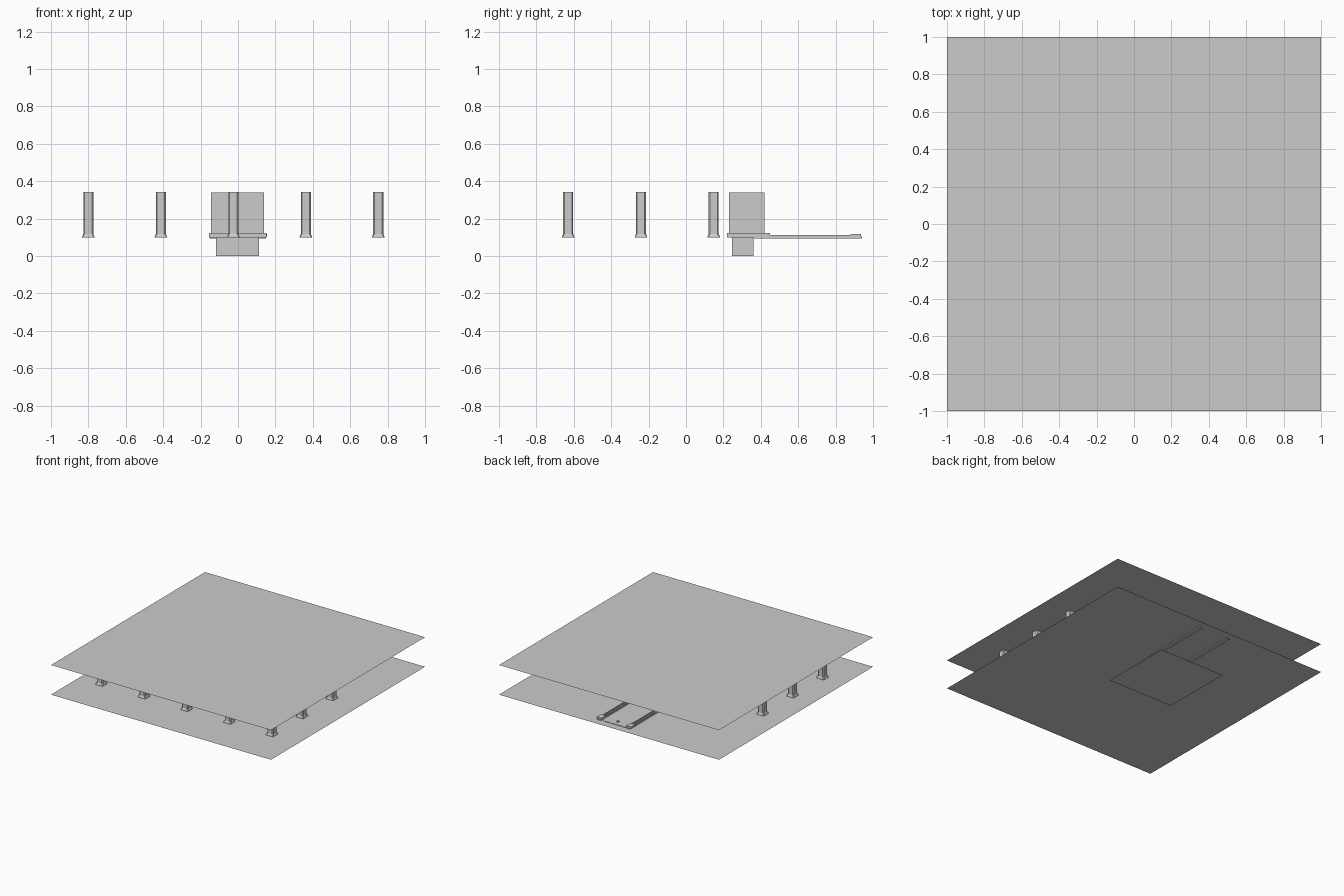
import bpy
import bmesh

cube = bpy.data.objects.get("Cube")
if cube:
    bpy.data.objects.remove(cube, do_unlink=True)

GREY = (0.6, 0.6, 0.6, 1)
mat = bpy.data.materials.new("plain grey")
mat.use_nodes = True
mat.diffuse_color = GREY
mat.node_tree.nodes["Principled BSDF"].inputs["Base Color"].default_value = GREY

FLOOR, ROOF = 0.1, 0.343


def finish(name, bm):
    mesh = bpy.data.meshes.new(name)
    bm.to_mesh(mesh)
    bm.free()
    mesh.materials.append(mat)
    obj = bpy.data.objects.new(name, mesh)
    bpy.context.collection.objects.link(obj)
    return obj


def sheet(name, x0, x1, y0, y1, z):
    bm = bmesh.new()
    bm.faces.new([bm.verts.new(p) for p in ((x0, y0, z), (x1, y0, z), (x1, y1, z), (x0, y1, z))])
    return finish(name, bm)


def add_box(bm, x0, x1, y0, y1, z0, z1):
    verts = bmesh.ops.create_cube(bm, size=1)["verts"]
    bmesh.ops.scale(bm, vec=(x1 - x0, y1 - y0, z1 - z0), verts=verts)
    bmesh.ops.translate(bm, vec=((x0 + x1) / 2, (y0 + y1) / 2, (z0 + z1) / 2), verts=verts)


def box(name, *bounds):
    bm = bmesh.new()
    add_box(bm, *bounds)
    return finish(name, bm)


def u_walls(name, x0, x1, y0, y1, z0, z1, t):
    """Front wall and two side walls, open at the back."""
    bm = bmesh.new()
    add_box(bm, x0, x1, y0, y0 + t, z0, z1)
    add_box(bm, x0, x0 + t, y0 + t, y1, z0, z1)
    add_box(bm, x1 - t, x1, y0 + t, y1, z0, z1)
    return finish(name, bm)


def ring(bm, half, cut, z):
    """Square loop with cut corners."""
    a, b = half, half - cut
    pts = [(a, -b), (a, b), (b, a), (-b, a), (-a, b), (-a, -b), (-b, -a), (b, -a)]
    return [bm.verts.new((x, y, z)) for x, y in pts]


def column(name, x, y):
    bm = bmesh.new()
    levels = ((0.033, 0.004, FLOOR), (0.033, 0.004, 0.104), (0.027, 0.007, 0.118), (0.027, 0.007, ROOF))
    rings = [ring(bm, *level) for level in levels]
    for low, high in zip(rings, rings[1:]):
        for i in range(8):
            j = (i + 1) % 8
            bm.faces.new((low[i], low[j], high[j], high[i]))
    bm.faces.new(rings[-1])
    bm.faces.new(rings[0][::-1])
    obj = finish(name, bm)
    obj.location = (x, y, 0)


# Floor, roof and lower landing sheets
sheet("floor", -1, 1, -1, 1, FLOOR)
sheet("roof", -1, 1, -1, 1, ROOF)
sheet("lower_landing", -0.35, 0.25, 0.015, 0.62, 0)

# Column grid
for row in range(3):
    for col in range(5):
        column(f"column_{row}_{col}", -0.8 + 0.3875 * col, -0.63 + 0.389 * row)

# Shaft walls above and below the floor
u_walls("shaft_walls", -0.145, 0.14, 0.23, 0.42, FLOOR, ROOF - 0.003, 0.012)
u_walls("pit_walls", -0.118, 0.113, 0.245, 0.36, 0, FLOOR, 0.004)
u_walls("shaft_plinth", -0.155, 0.152, 0.22, 0.45, FLOOR, 0.123, 0.02)

# Side tracks running to the back, each with lips and cross ties
for side, name in ((-1, "right"), (1, "left")):
    bm = bmesh.new()

    def strip(a, b, *rest):
        xs = sorted((side * a, side * b))
        add_box(bm, *xs, *rest)

    strip(0.115, 0.15, 0.36, 0.94, 0.094, 0.104)
    strip(0.115, 0.121, 0.42, 0.93, 0.104, 0.113)
    strip(0.144, 0.15, 0.42, 0.93, 0.104, 0.113)
    for i in range(17):
        y = 0.45 + i * 0.028
        strip(0.121, 0.144, y, y + 0.007, 0.104, 0.109)
    strip(0.112, 0.156, 0.88, 0.935, 0.104, 0.119)
    finish(f"{name}_track", bm)

# Threshold studs and small knob at the back
bm = bmesh.new()
for i in range(10):
    x = -0.1 + i * 0.021
    add_box(bm, x, x + 0.01, 0.928, 0.938, FLOOR, 0.104)
finish("threshold_studs", bm)
box("floor_knob", -0.008, 0.008, 0.877, 0.893, FLOOR, 0.108)
